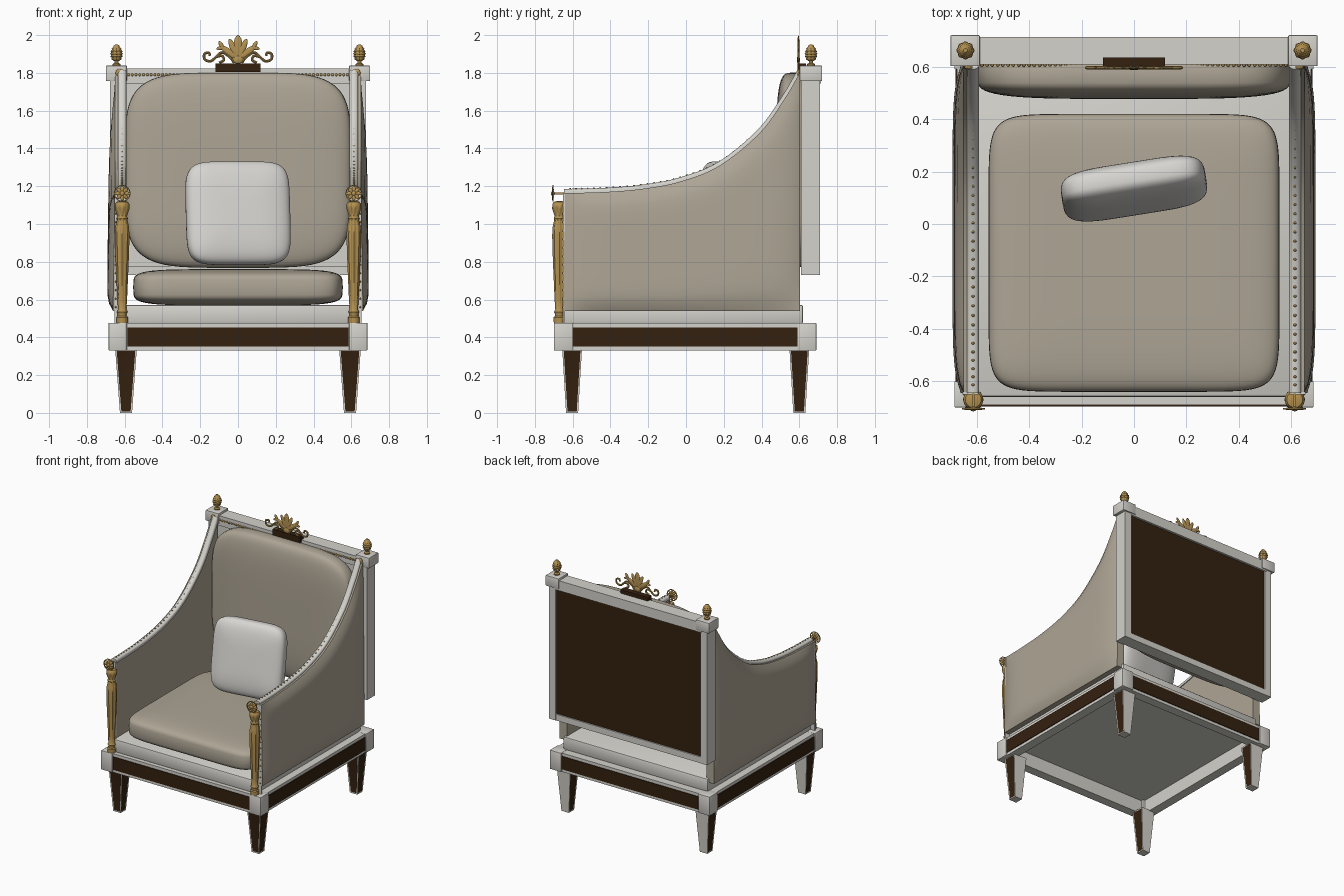
import bpy, bmesh, math
from mathutils import Matrix, Vector

if "Cube" in bpy.data.objects:
    bpy.data.objects.remove(bpy.data.objects["Cube"])

def mat(name, c):
    m = bpy.data.materials.new(name)
    m.diffuse_color = (*c, 1)
    m.use_nodes = True
    m.node_tree.nodes["Principled BSDF"].inputs["Base Color"].default_value = m.diffuse_color
    return m

WHITE = mat("white wood", (0.66, 0.645, 0.60))
BEIGE = mat("beige fabric", (0.42, 0.375, 0.30))
BROWN = mat("dark brown panel", (0.034, 0.015, 0.005))
GOLD = mat("antique gold", (0.46, 0.29, 0.085))
PALE = mat("pale pillow fabric", (0.68, 0.67, 0.64))
T, R = Matrix.Translation, Matrix.Rotation

def finish(name, bm, mats, angle=35):
    bmesh.ops.recalc_face_normals(bm, faces=bm.faces)
    me = bpy.data.meshes.new(name)
    bm.to_mesh(me)
    bm.free()
    for m in mats:
        me.materials.append(m)
    me.shade_smooth()
    me.set_sharp_from_angle(angle=math.radians(angle))
    ob = bpy.data.objects.new(name, me)
    bpy.context.collection.objects.link(ob)
    return ob

def box(name, lo, hi, m, bevel=0.0):
    bm = bmesh.new()
    c = [(a + b) / 2 for a, b in zip(lo, hi)]
    s = [abs(b - a) for a, b in zip(lo, hi)]
    bmesh.ops.create_cube(bm, size=1, matrix=T(c) @ Matrix.Diagonal((*s, 1)))
    if bevel:
        bmesh.ops.bevel(bm, geom=bm.edges[:], offset=bevel, segments=2, profile=0.5, affect='EDGES')
    return finish(name, bm, [m])

def loft(name, rings, m, closed=False, angle=35):
    """Skin closed rings of points, with end caps."""
    bm = bmesh.new()
    vs = [[bm.verts.new(p) for p in r] for r in rings]
    n = len(vs[0])
    for a, b in zip(vs, vs[1:]):
        for i in range(n):
            bm.faces.new((a[i], a[(i + 1) % n], b[(i + 1) % n], b[i]))
    bm.faces.new(vs[0])
    bm.faces.new(vs[-1])
    return finish(name, bm, [m], angle)

def lathe(name, prof, x, y, m, lobes=0, depth=0.0, n=32):
    rings = []
    for r, z, f in prof:
        ring = []
        for i in range(n):
            a = 2 * math.pi * i / n
            rr = r * (1 + f * depth * math.cos(lobes * a))
            ring.append((x + rr * math.cos(a), y + rr * math.sin(a), z))
        rings.append(ring)
    return loft(name, rings, m)

def cushion(name, half, n_plan, n_side, mtx, m, seg=72, rows=28):
    """Superellipsoid cushion: plan in local xy, thickness along local z."""
    sp = lambda v, e: math.copysign(abs(v) ** e, v)
    a, b, c = half
    rings = []
    for j in range(rows + 1):
        p = (-0.4995 + 0.999 * j / rows) * math.pi
        k, h = sp(math.cos(p), 2 / n_side), sp(math.sin(p), 2 / n_side)
        rings.append([mtx @ Vector((a * k * sp(math.cos(t), 2 / n_plan),
                                    b * k * sp(math.sin(t), 2 / n_plan), c * h))
                      for t in (2 * math.pi * (i + 0.5) / seg for i in range(seg))])
    return loft(name, rings, m, angle=60)

def blobs(name, mats, m, u=12, v=8):
    bm = bmesh.new()
    for mx in mats:
        bmesh.ops.create_uvsphere(bm, u_segments=u, v_segments=v, radius=1, matrix=mx)
    return finish(name, bm, [m], 60)

def leaf(base, ang, length, w, t):
    """Flat leaf-shaped blob in the xz plane."""
    return (T(base) @ R(ang, 4, 'Y') @ T((0, 0, length / 2))
            @ Matrix.Diagonal((w, t, length / 2, 1)))

def ball(p, r):
    return T(p) @ Matrix.Scale(r, 4)

# Tapered legs with inlaid panels
for sx in (-1, 1):
    for cy, where in ((-0.603, "front"), (0.6, "back")):
        bm = bmesh.new()
        bmesh.ops.create_cube(bm, size=2)
        for v in bm.verts:
            top = v.co.z > 0
            v.co = (sx * 0.593 + v.co.x * (0.057 if top else 0.032),
                    cy + v.co.y * (0.052 if top else 0.032), 0.335 if top else 0)
        bm.normal_update()
        faces = [f for f in bm.faces if abs(f.normal.z) < 0.5 and f.normal.y < 0.5]
        bmesh.ops.inset_individual(bm, faces=faces, thickness=0.011, depth=-0.002)
        for f in faces:
            f.material_index = 1
        finish(where + "_leg", bm, [WHITE, BROWN])

# Seat frame: rails, corner blocks, panels, lid
X, Y0, Y1 = 0.675, -0.69, 0.68
box("seat_frame_lid", (-X, Y0, 0.435), (X, Y1, 0.475), WHITE)
for s, y in ((-1, Y0), (1, Y1)):
    box("seat_frame_cross_rail", (-X, y - s * 0.07, 0.33), (X, y, 0.46), WHITE)
    box("cross_rail_panel", (-0.585, y, 0.352), (0.585, y + s * 0.006, 0.452), BROWN)
    box("seat_frame_side_rail", (s * X, Y0, 0.33), (s * (X - 0.07), Y1, 0.46), WHITE)
    box("side_rail_panel", (s * X, -0.6, 0.352), (s * (X + 0.006), 0.59, 0.452), BROWN)
    for sx in (-1, 1):
        box("corner_block", (sx * 0.588, y - s * 0.09, 0.33),
            (sx * 0.685, y + s * 0.01, 0.477), WHITE, 0.004)
box("seat_platform", (-0.62, -0.66, 0.47), (0.62, 0.62, 0.572), WHITE, 0.012)

# Cushions
cushion("seat_cushion", (0.555, 0.53, 0.096), 9, 5, T((0, -0.11, 0.665)), BEIGE)
cushion("back_cushion", (0.6, 0.517, 0.093), 4.6, 4, T((0, 0.57, 1.285)) @ R(math.pi / 2, 4, 'X'), BEIGE)
cushion("throw_pillow", (0.278, 0.276, 0.078), 5.5, 3.2,
        T((0, 0.135, 1.057)) @ R(math.radians(9), 4, 'Z') @ R(math.radians(80), 4, 'X'), PALE)

# Back frame with dark rear panel
box("back_board", (-0.64, 0.62, 0.75), (0.64, 0.692, 1.78), WHITE)
box("back_rear_panel", (-0.625, 0.69, 0.775), (0.625, 0.698, 1.755), BROWN)
box("back_bottom_rail", (-0.63, 0.612, 0.73), (0.63, 0.708, 0.778), WHITE)
box("back_top_rail", (-0.63, 0.608, 1.745), (0.63, 0.714, 1.822), WHITE)
for s in (-1, 1):
    box("back_post", (s * 0.62, 0.61, 0.73), (s * 0.678, 0.71, 1.76), WHITE)
    box("back_post_cap", (s * 0.588, 0.602, 1.757), (s * 0.7, 0.72, 1.838), WHITE, 0.004)
    # Pinecone finial
    prof = [(0.02, 1.836, 0), (0.022, 1.846, 0), (0.011, 1.853, 0), (0.011, 1.862, 0)]
    for i in range(13):
        t = i / 12
        r = 0.033 * math.sin(math.pi * (0.2 + 0.74 * t)) ** 0.8
        prof.append((r * (1 if i % 2 else 0.86), 1.866 + 0.084 * t, 1 if i % 2 else -1))
    lathe("finial", prof, s * 0.643, 0.662, GOLD, 8, 0.07)
blobs("back_bead_trim", [ball((-0.6 + 0.02 * i, 0.607, 1.79), 0.008) for i in range(61)], GOLD, 6, 4)

# Crest ornament
box("crest_base", (-0.118, 0.59, 1.805), (0.118, 0.635, 1.85), BROWN)
fan = [leaf((0, 0.595, 1.875), a, l, w, 0.006) for a, l, w in
       ((0, 0.125, 0.024), (0.42, 0.115, 0.017), (-0.42, 0.115, 0.017),
        (0.95, 0.115, 0.018), (-0.95, 0.115, 0.018))]
for s in (-1, 1):
    fan += [leaf((s * 0.075, 0.595, 1.925), s * 0.55, 0.05, 0.011, 0.006),
            leaf((s * 0.07, 0.595, 1.935), s * 1.75, 0.045, 0.01, 0.006)]
fan += [T((0, 0.595, 1.87)) @ Matrix.Diagonal((0.03, 0.008, 0.022, 1))]
blobs("crest_palmette", fan, GOLD)

def catmull(pts, sub):
    p = [Vector(q) for q in pts]
    p = [2 * p[0] - p[1]] + p + [2 * p[-1] - p[-2]]
    out = []
    for a, b, c, d in zip(p, p[1:], p[2:], p[3:]):
        for k in range(sub):
            t = k / sub
            out.append(0.5 * (2 * b + (c - a) * t + (2 * a - 5 * b + 4 * c - d) * t * t
                              + (3 * b - a - 3 * c + d) * t ** 3))
    return out + [p[-2]]

def sweep(name, path, sec, place, m):
    """Sweep section (sideways, normal) along a planar 2D path."""
    rings = []
    for i, p in enumerate(path):
        t = (path[min(i + 1, len(path) - 1)] - path[max(i - 1, 0)]).normalized()
        rings.append([place(d, p + Vector((-t.y, t.x)) * n) for d, n in sec])
    return loft(name, rings, m)

tube = [(0.006 * math.cos(a), 0.007 * math.sin(a)) for a in (math.pi * k / 4 for k in range(8))]
scroll = catmull([(0.02, 1.853), (0.045, 1.885), (0.085, 1.908), (0.115, 1.885), (0.145, 1.862),
                  (0.176, 1.872), (0.178, 1.9), (0.155, 1.907), (0.148, 1.89)], 5)
scroll_low = catmull([(0.1, 1.853), (0.075, 1.868), (0.085, 1.89), (0.115, 1.885)], 5)
for s in (-1, 1):
    for path in (scroll, scroll_low):
        sweep("crest_scroll", path, tube, lambda d, q: (s * q.x, 0.596 + d, q.y), GOLD)

# Arms: bulging upholstered panel, white swept rail, nails
crest = catmull([(-0.645, 1.172), (-0.455, 1.176), (-0.24, 1.193), (-0.03, 1.233),
                 (0.18, 1.318), (0.39, 1.49), (0.52, 1.668), (0.603, 1.81)], 6)
rail_sec = [(0.0225 * math.cos(a), 0.014 * math.sin(a)) for a in (math.pi * k / 8 for k in range(9))]
rail_sec += [(-0.0225, -0.016), (0.0225, -0.016)]
for s in (-1, 1):
    rings = []
    for p in crest:
        u = (p.x + 0.645) / 1.248
        top = p.y - 0.008
        ring = [(s * 0.598, p.x, 0.54), (s * 0.598, p.x, top)]
        for k in range(17):
            v = 1 - k / 16
            bulge = (1 - abs(2 * u - 1) ** 8) * (1 - abs(2 * v - 1) ** 8)
            ring.append((s * (0.65 + 0.012 * (1 - v) + 0.033 * bulge), p.x, 0.54 + v * (top - 0.54)))
        rings.append(ring)
    loft("arm_panel", rings, BEIGE, angle=45)
    sweep("arm_rail", crest, rail_sec, lambda d, q: (s * (0.614 + d), q.x, q.y), WHITE)
    box("arm_front_strip", (s * 0.594, -0.65, 0.477), (s * 0.655, -0.64, 1.165), WHITE)
    nails = [ball((s * 0.614, p.x, p.y + 0.013), 0.006) for p in crest[1:-1:1]]
    nails += [ball((s * 0.647, -0.65, 0.56 + 0.045 * i), 0.005) for i in range(13)]
    blobs("arm_nails", nails, GOLD, 6, 4)
    blobs("rail_top_rosette", [T((s * 0.63, 0.597, 1.8)) @ Matrix.Diagonal((0.018, 0.008, 0.022, 1))], GOLD)

    # Fluted gold column on the arm front
    prof = [(0.03, 0.477, 0), (0.031, 0.506, 0), (0.024, 0.512, 0), (0.024, 0.525, 0),
            (0.029, 0.535, 0), (0.022, 0.548, 0), (0.024, 0.6, 1), (0.029, 0.72, 1),
            (0.034, 0.85, 1), (0.036, 0.94, 1), (0.033, 0.99, 1), (0.026, 1.02, 1),
            (0.03, 1.03, 0), (0.025, 1.042, 0), (0.03, 1.06, 1), (0.037, 1.085, 1),
            (0.038, 1.09, 0), (0.038, 1.105, 0), (0.03, 1.117, 0), (0.01, 1.122, 0)]
    lathe("arm_column", prof, s * 0.613, -0.67, GOLD, 8, 0.07, 48)

    # Flower rosette above the column
    c = (s * 0.613, -0.705, 1.162)
    petals = [leaf(c, i * math.pi / 4, 0.04, 0.011, 0.005) for i in range(8)]
    petals += [T(c) @ Matrix.Diagonal((0.014, 0.01, 0.014, 1))]
    blobs("arm_rosette", petals, GOLD, 8, 6)
    ring = bmesh.new()
    loop = [(0.039, -0.003), (0.044, -0.003), (0.044, 0.003), (0.039, 0.003)]
    vs = [[ring.verts.new((c[0] + r * math.cos(a), c[1] + d, c[2] + r * math.sin(a))) for r, d in loop]
          for a in (math.pi * i / 16 for i in range(32))]
    for i in range(32):
        for k in range(4):
            ring.faces.new((vs[i][k], vs[i][(k + 1) % 4], vs[(i + 1) % 32][(k + 1) % 4], vs[(i + 1) % 32][k]))
    finish("arm_rosette_rim", ring, [GOLD])
    box("rosette_pin", (s * 0.608, -0.703, 1.157), (s * 0.618, -0.645, 1.167), GOLD)
